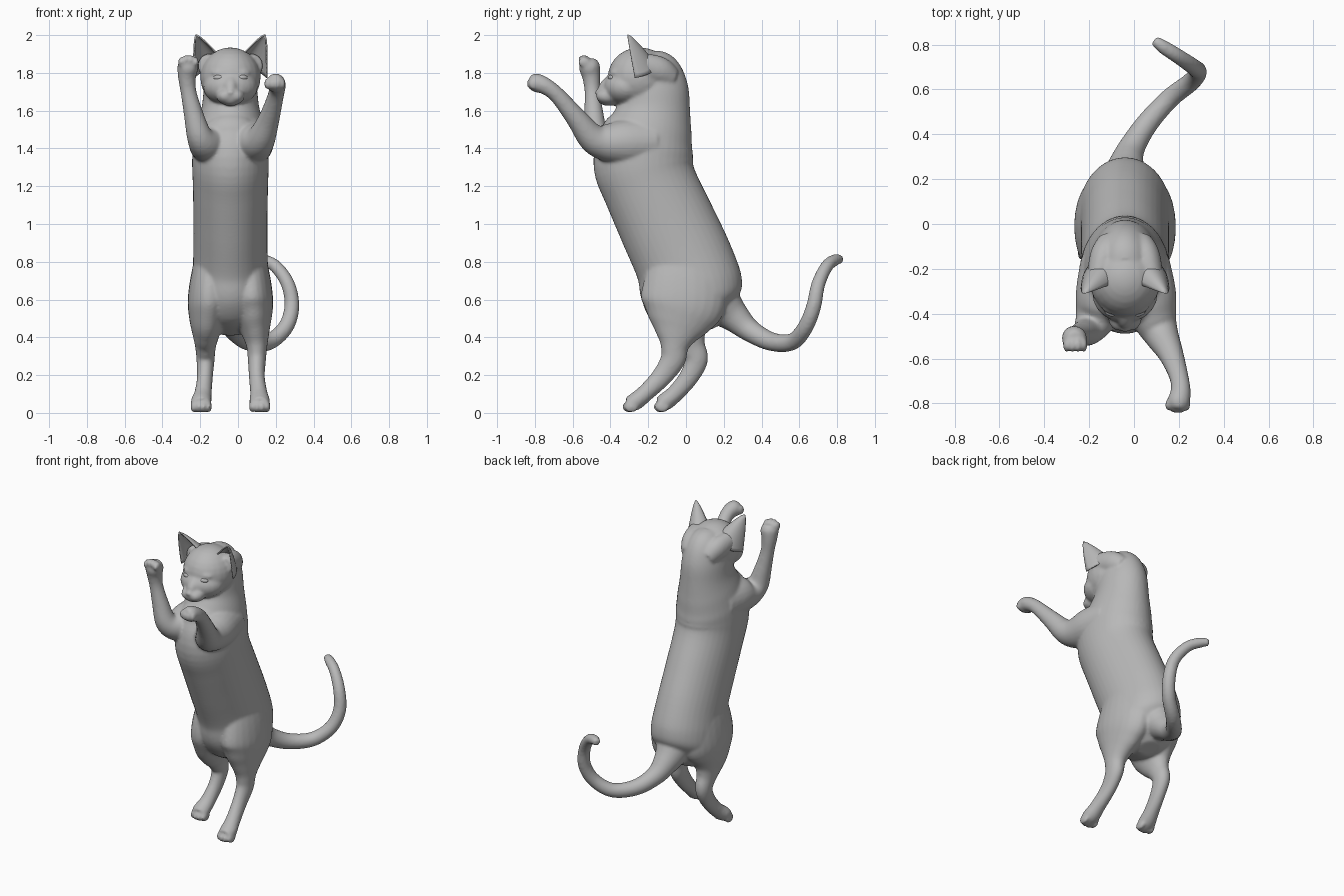
import bpy, bmesh, math
from mathutils import Vector, Matrix

if "Cube" in bpy.data.objects:
    bpy.data.objects.remove(bpy.data.objects["Cube"])

CX = -0.04  # the animal's mid plane

grey = bpy.data.materials.new("fur grey")
grey.use_nodes = True
grey.diffuse_color = (0.48, 0.48, 0.48, 1)
grey.node_tree.nodes["Principled BSDF"].inputs["Base Color"].default_value = (0.48, 0.48, 0.48, 1)


def finish(name, bm):
    bmesh.ops.recalc_face_normals(bm, faces=bm.faces[:])
    for f in bm.faces:
        f.smooth = True
    me = bpy.data.meshes.new(name)
    bm.to_mesh(me)
    bm.free()
    me.materials.append(grey)
    ob = bpy.data.objects.new(name, me)
    bpy.context.collection.objects.link(ob)
    return ob


def catmull(pts, steps=5):
    pts = [Vector(p) for p in pts]
    out = []
    for i in range(len(pts) - 1):
        a, b, c, d = pts[max(i - 1, 0)], pts[i], pts[i + 1], pts[min(i + 2, len(pts) - 1)]
        for k in range(steps):
            t = k / steps
            out.append(0.5 * (2 * b + (c - a) * t + (2 * a - 5 * b + 4 * c - d) * t * t
                              + (3 * b - a - 3 * c + d) * t ** 3))
    return out + [pts[-1]]


def limb(name, rings, sides=24):
    """Loft of ellipses along a smooth path; ring = x, y, z, half width, half depth."""
    rings = catmull(rings)
    centres = [r.to_3d() for r in rings]
    bm = bmesh.new()
    loops = []
    for i, r in enumerate(rings):
        tan = (centres[min(i + 1, len(rings) - 1)] - centres[max(i - 1, 0)]).normalized()
        side = Vector((1, 0, 0)) - tan * tan.x
        side.normalize()
        up = tan.cross(side)
        loops.append([bm.verts.new(centres[i] + side * math.cos(a) * r[3] + up * math.sin(a) * r[4])
                      for a in (2 * math.pi * k / sides for k in range(sides))])
    for lo, hi in zip(loops, loops[1:]):
        for k in range(sides):
            bm.faces.new((lo[k], lo[(k + 1) % sides], hi[(k + 1) % sides], hi[k]))
    bm.faces.new(loops[0])
    bm.faces.new(loops[-1])
    return finish(name, bm)


def blob(name, loc, radii, tilt=0.0, turn=0.0):
    bm = bmesh.new()
    m = (Matrix.Translation(loc) @ Matrix.Rotation(turn, 4, 'Z') @ Matrix.Rotation(tilt, 4, 'X')
         @ Matrix.Diagonal((*radii, 1)))
    bmesh.ops.create_uvsphere(bm, u_segments=24, v_segments=14, radius=1, matrix=m)
    return finish(name, bm)


def round_rings(rows):
    return [(x, y, z, r, r) for x, y, z, r in rows]


skin = []

# Torso, chest and neck
skin.append(limb("body", [
    (CX, .10, .43, .07, .06), (CX, .085, .47, .14, .13), (CX, .055, .56, .20, .235),
    (CX, .03, .66, .208, .272), (CX, -.01, .8, .198, .262), (CX, -.10, 1.0, .196, .257),
    (CX, -.19, 1.2, .199, .252), (CX, -.225, 1.32, .203, .265), (CX, -.21, 1.42, .198, .253),
    (CX, -.185, 1.52, .178, .22), (CX, -.168, 1.62, .152, .19), (CX, -.17, 1.72, .14, .18),
    (CX, -.195, 1.81, .12, .155), (CX, -.23, 1.87, .08, .09)], 40))
skin.append(blob("chest", (CX, -.355, 1.48), (.14, .095, .11), -.2))

# Head: skull, cheeks, nose bridge, muzzle, chin, nose, brows, ear roots
skin.append(blob("skull", (CX, -.245, 1.775), (.16, .17, .16)))
skin.append(blob("cheeks", (CX, -.315, 1.725), (.145, .125, .098)))
skin.append(blob("nose_bridge", (CX, -.39, 1.738), (.045, .088, .052), .6))
skin.append(blob("chin", (CX, -.405, 1.655), (.058, .062, .03)))
skin.append(blob("nose", (CX, -.468, 1.697), (.02, .016, .014)))
for s in (-1, 1):
    skin.append(blob("muzzle", (CX + s * .026, -.415, 1.677), (.05, .062, .042)))
    skin.append(blob("brow", (CX + s * .065, -.372, 1.80), (.045, .03, .022), 0, s * .4))
    skin.append(limb("ear_root", [
        (CX + s * .13, -.265, 1.84, .045, .05), (CX + s * .115, -.22, 1.835, .055, .068),
        (CX + s * .09, -.14, 1.81, .065, .075), (CX + s * .06, -.08, 1.77, .06, .06)]))

# Hind legs: the left foot stands ahead of the right
skin.append(limb("left_hind_leg", [
    (.05, -.02, .88, .08, .16), (.065, -.01, .72, .105, .21), (.075, -.015, .58, .112, .225),
    (.085, -.035, .48, .092, .172), (.095, -.05, .41, .07, .115), (.1, -.06, .35, .055, .075),
    (.1, -.07, .28, .048, .066), (.1, -.13, .19, .042, .054), (.11, -.215, .105, .046, .046),
    (.115, -.27, .06, .055, .047), (.115, -.31, .046, .046, .038)]))
skin.append(limb("right_hind_leg", [
    (-.13, -.02, .88, .08, .16), (-.145, -.01, .72, .105, .21), (-.155, -.01, .58, .112, .22),
    (-.165, -.01, .48, .092, .17), (-.17, .005, .41, .07, .115), (-.172, .03, .35, .055, .075),
    (-.172, .055, .28, .048, .062), (-.175, .015, .19, .042, .052), (-.185, -.055, .105, .046, .046),
    (-.195, -.11, .06, .055, .047), (-.195, -.145, .046, .046, .038)]))
for x, y in ((.115, -.305), (-.195, -.14)):
    for k in (-1.5, -.5, .5, 1.5):
        skin.append(blob("hind_toe", (x + k * .027, y + abs(k) * .01, .032), (.016, .038, .031)))

# Raised front legs with broad shoulders
skin.append(limb("left_front_leg", round_rings([
    (.03, -.18, 1.43, .13), (.065, -.32, 1.43, .125), (.095, -.43, 1.432, .098),
    (.125, -.50, 1.46, .076), (.165, -.58, 1.56, .056), (.2, -.68, 1.68, .043),
    (.208, -.745, 1.73, .045), (.198, -.795, 1.748, .05), (.19, -.825, 1.752, .036)])))
skin.append(limb("right_front_leg", round_rings([
    (-.11, -.18, 1.43, .13), (-.14, -.32, 1.43, .122), (-.172, -.42, 1.428, .094),
    (-.205, -.475, 1.47, .068), (-.235, -.488, 1.58, .052), (-.262, -.495, 1.70, .042),
    (-.27, -.502, 1.78, .048), (-.265, -.512, 1.835, .056), (-.262, -.52, 1.87, .038)])))
for k in (-1.5, -.5, .5, 1.5):
    skin.append(blob("left_front_toe", (.195 + k * .027, -.825 + abs(k) * .012, 1.742), (.016, .026, .03)))
    skin.append(blob("right_front_toe", (-.262 + k * .026, -.54, 1.875 - abs(k) * .012), (.016, .032, .027)))

# Tail sweeping to the left and curling up
skin.append(limb("tail", round_rings([
    (CX, .10, .66, .15), (CX, .19, .57, .115), (-.035, .26, .505, .082), (-.01, .34, .435, .06),
    (.06, .45, .378, .05), (.16, .56, .375, .045), (.25, .63, .45, .042), (.285, .675, .56, .04),
    (.265, .70, .68, .037), (.2, .745, .775, .034), (.13, .79, .81, .031), (.09, .82, .812, .022)])))

# Blend all parts into one smooth skin
bpy.ops.object.select_all(action='DESELECT')
for ob in skin:
    ob.select_set(True)
bpy.context.view_layer.objects.active = skin[0]
bpy.ops.object.join()
body = bpy.context.view_layer.objects.active
body.name = "body"
remesh = body.modifiers.new("blend", 'REMESH')
remesh.mode = 'VOXEL'
remesh.voxel_size = .009
remesh.use_smooth_shade = True
smooth = body.modifiers.new("soften", 'SMOOTH')
smooth.factor = .5
smooth.iterations = 8


def ear(name, s):
    """Curved shell, open to the front, rooted in the head and tapering to a point."""
    base, tip = Vector((.13, -.275, 1.86)), Vector((.182, -.31, 2.0))
    across = Vector((.062, -.005, -.036))
    back = Vector((-.005, .085, .012))
    bm = bmesh.new()
    rows, cols = 10, 12
    grid = []
    for j in range(rows + 1):
        t = -.3 + 1.3 * j / rows
        w = (1 - t) ** .8 + .02
        row = []
        for i in range(cols + 1):
            a = math.pi * i / cols
            p = base.lerp(tip, t) - across * math.cos(a) * w + back * math.sin(a) * w
            row.append(bm.verts.new((CX + s * p.x, p.y, p.z)))
        grid.append(row)
    for j in range(rows):
        for i in range(cols):
            bm.faces.new((grid[j][i], grid[j][i + 1], grid[j + 1][i + 1], grid[j + 1][i]))
    ob = finish(name, bm)
    mod = ob.modifiers.new("thickness", 'SOLIDIFY')
    mod.thickness = .008
    mod.offset = 0


for label, s in (("left", 1), ("right", -1)):
    ear(label + "_ear", s)
    blob(label + "_eye", (CX + s * .065, -.397, 1.775), (.027, .014, .014), 0, s * .35)
